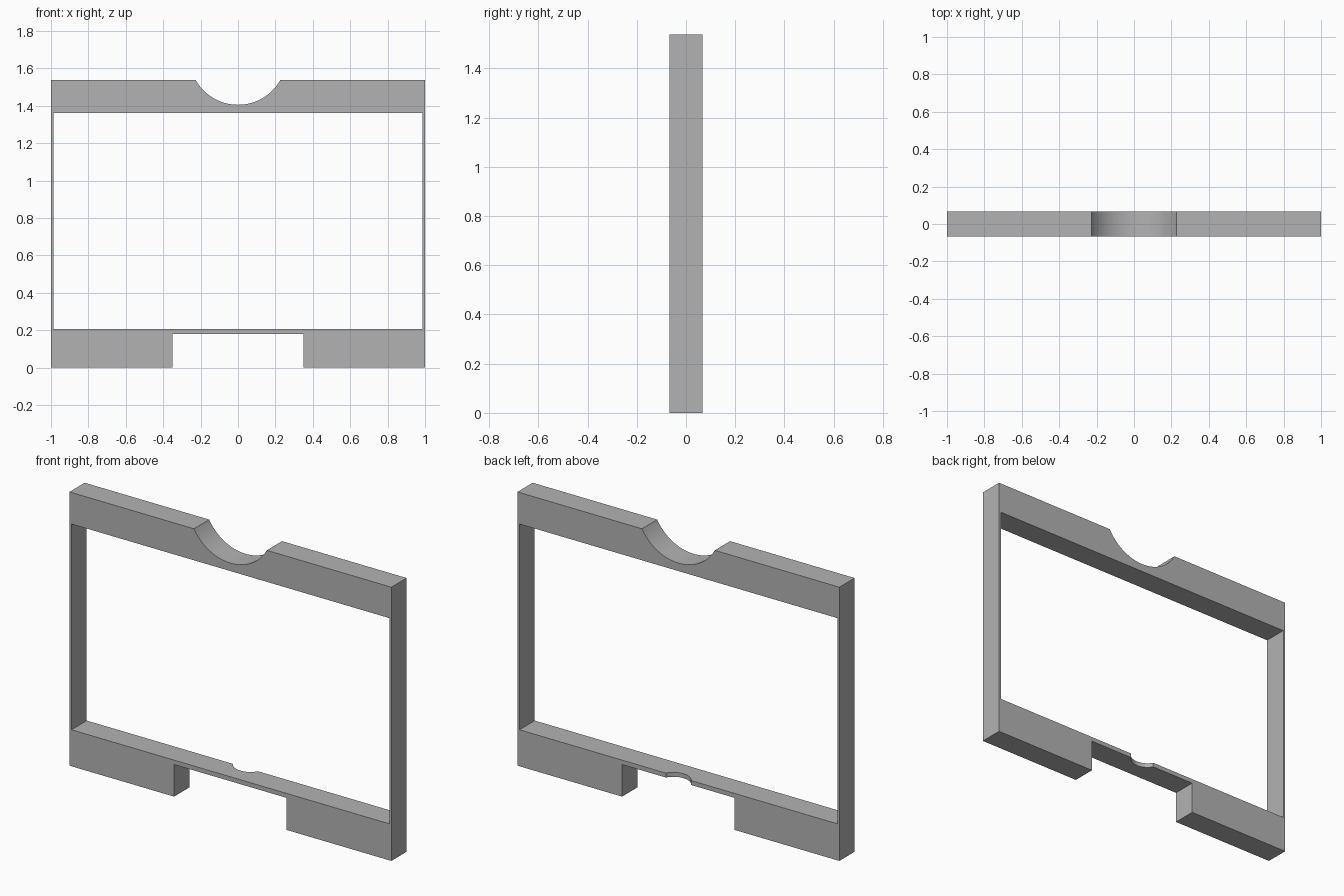
import bpy
from math import radians

if "Cube" in bpy.data.objects:
    bpy.data.objects.remove(bpy.data.objects["Cube"], do_unlink=True)

WIDTH, DEPTH, HEIGHT = 2.0, 0.135, 1.537

grey = bpy.data.materials.new("plain grey")
grey.use_nodes = True
colour = (0.45, 0.45, 0.45, 1)
grey.diffuse_color = colour
grey.node_tree.nodes["Principled BSDF"].inputs["Base Color"].default_value = colour


def box(name, half_x, half_y, z0, z1):
    """Box centred on x = 0 and y = 0 between two heights."""
    bpy.ops.mesh.primitive_cube_add(size=2, location=(0, 0, (z0 + z1) / 2))
    ob = bpy.context.object
    ob.name = name
    ob.scale = (half_x, half_y, (z1 - z0) / 2)
    bpy.ops.object.transform_apply(location=True, rotation=True, scale=True)
    ob.data.materials.append(grey)
    return ob


def cylinder(name, radius, length, location, tilt=0):
    bpy.ops.mesh.primitive_cylinder_add(vertices=96, radius=radius, depth=length,
                                        location=location, rotation=(tilt, 0, 0))
    ob = bpy.context.object
    ob.name = name
    bpy.ops.object.transform_apply(location=True, rotation=True, scale=True)
    ob.data.materials.append(grey)
    return ob


# Solid panel that becomes the frame
frame = box("frame", WIDTH / 2, DEPTH / 2, 0, HEIGHT)

# Window, bottom slot, round top cut-out and small rear notch in the lower rail
cutters = [
    box("window_cutter", 0.987, 0.3, 0.205, 1.36),
    box("slot_cutter", 0.35, 0.3, -0.2, 0.18),
    cylinder("top_arc_cutter", 0.26, 0.6, (0, 0, 1.665), radians(90)),
    cylinder("rear_notch_cutter", 0.09, 0.2, (0, DEPTH / 2 + 0.045, 0.2)),
]

for cutter in cutters:
    cutter.hide_render = True
    cut = frame.modifiers.new(cutter.name, 'BOOLEAN')
    cut.operation = 'DIFFERENCE'
    cut.solver = 'EXACT'
    cut.object = cutter

bpy.ops.object.select_all(action='DESELECT')
frame.select_set(True)
bpy.context.view_layer.objects.active = frame
for cutter in cutters:
    bpy.ops.object.modifier_apply(modifier=cutter.name)
    bpy.data.objects.remove(cutter, do_unlink=True)

# Smooth curved cuts, sharp edges elsewhere
bpy.ops.object.shade_smooth_by_angle(angle=radians(30))
